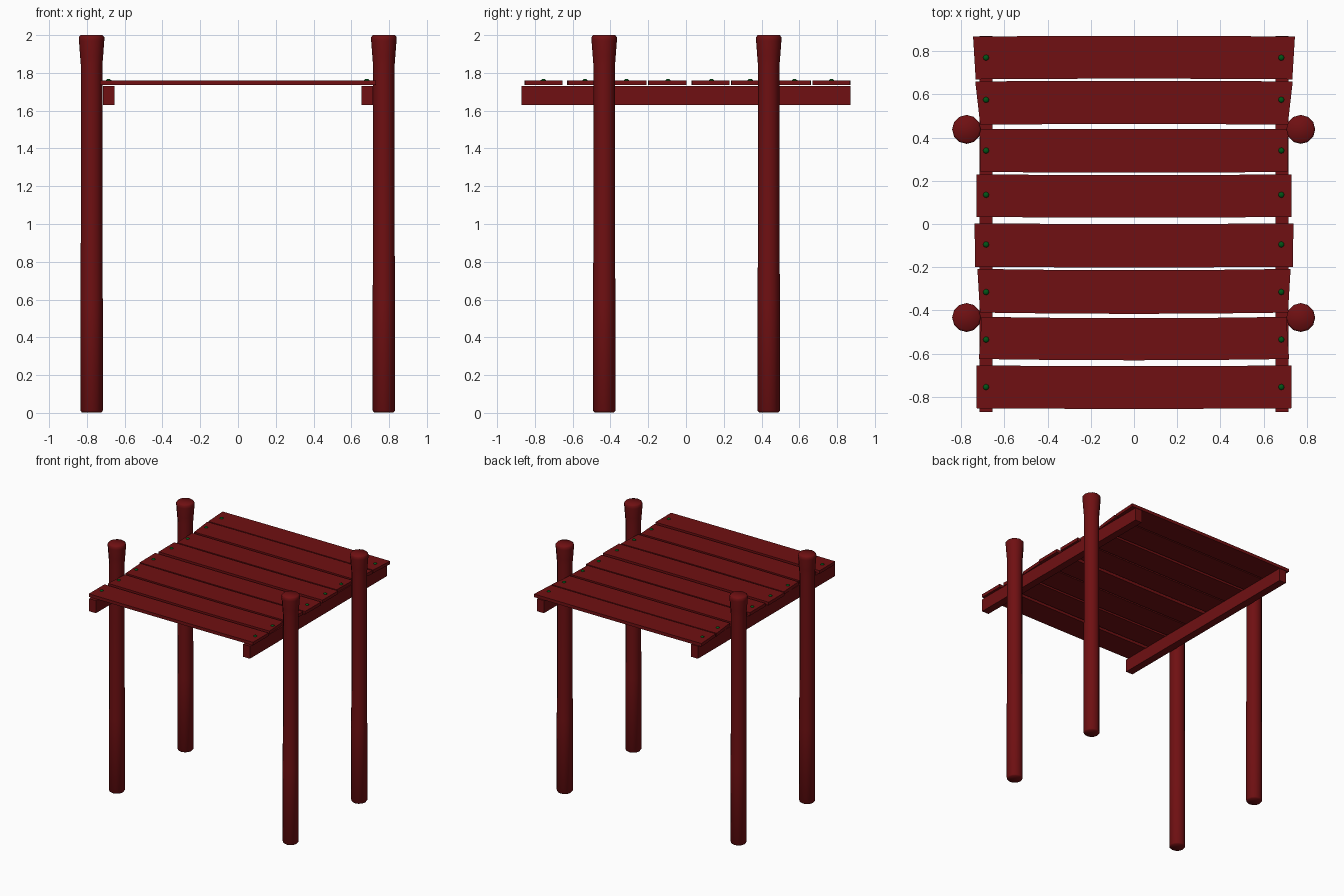
import bpy, bmesh, math

if "Cube" in bpy.data.objects:
    bpy.data.objects.remove(bpy.data.objects["Cube"])

def material(name, rgb):
    m = bpy.data.materials.new(name)
    m.diffuse_color = (*rgb, 1)
    m.use_nodes = True
    m.node_tree.nodes["Principled BSDF"].inputs["Base Color"].default_value = m.diffuse_color
    return m

RED = material("dark red wood", (0.16, 0.005, 0.006))
GREEN = material("dark green nails", (0.0, 0.09, 0.008))

def finish(name, bm, mat, smooth=False):
    bmesh.ops.recalc_face_normals(bm, faces=bm.faces)
    for f in bm.faces:
        f.smooth = smooth
    me = bpy.data.meshes.new(name)
    bm.to_mesh(me)
    bm.free()
    me.materials.append(mat)
    ob = bpy.data.objects.new(name, me)
    bpy.context.collection.objects.link(ob)
    return ob

def lathe(name, x, y, profile, sides, mat):
    # stacked rings of (radius, height), closed at both ends
    bm = bmesh.new()
    rings = [[bm.verts.new((x + r * math.cos(2 * math.pi * i / sides),
                            y + r * math.sin(2 * math.pi * i / sides), z))
              for i in range(sides)] for r, z in profile]
    for a, b in zip(rings, rings[1:]):
        for i in range(sides):
            j = (i + 1) % sides
            bm.faces.new((a[i], a[j], b[j], b[i]))
    bm.faces.new(rings[0])
    bm.faces.new(rings[-1])
    return finish(name, bm, mat, True)

def slab(name, outline, z0, z1, mat):
    bm = bmesh.new()
    f = bm.faces.new([bm.verts.new((x, y, z0)) for x, y in outline])
    ext = bmesh.ops.extrude_face_region(bm, geom=[f])["geom"]
    bmesh.ops.translate(bm, vec=(0, 0, z1 - z0),
                        verts=[v for v in ext if isinstance(v, bmesh.types.BMVert)])
    return finish(name, bm, mat)

# four log posts with flared tops
POST = [(0.052, 0.003), (0.059, 0.012), (0.059, 0.6), (0.057, 1.0), (0.057, 1.84),
        (0.061, 1.89), (0.067, 1.97), (0.067, 1.99), (0.058, 2.0)]
for x in (-0.775, 0.772):
    for y in (-0.433, 0.438):
        lathe("post", x, y, POST, 12, RED)

# two side rails under the deck
for s in (-1, 1):
    x0, x1 = s * 0.655, s * 0.715
    slab("side_rail", [(x0, -0.87), (x1, -0.87), (x1, 0.87), (x0, 0.87)], 1.63, 1.731, RED)

# deck planks: front y, back y, half width at front, half width at back, bow, nail y
PLANKS = [(-0.853, -0.655, 0.73, 0.73, -0.003, -0.755),
          (-0.625, -0.430, 0.718, 0.705, -0.006, -0.535),
          (-0.410, -0.208, 0.713, 0.725, -0.006, -0.315),
          (-0.198, 0.003, 0.736, 0.738, -0.003, -0.095),
          (0.033, 0.230, 0.729, 0.729, -0.004, 0.135),
          (0.240, 0.440, 0.71, 0.715, -0.001, 0.34),
          (0.460, 0.660, 0.712, 0.735, 0.003, 0.575),
          (0.670, 0.868, 0.733, 0.745, 0.003, 0.77)]
for y0, y1, w0, w1, bow, ny in PLANKS:
    ts = [-1, -0.5, 0, 0.5, 1]
    edge = lambda y, w: [(t * w, y + bow * (1 - t * t)) for t in ts]
    slab("deck_plank", edge(y0, w0) + edge(y1, w1)[::-1], 1.735, 1.76, RED)
    # rounded nail heads at both ends
    for x in (-0.685, 0.682):
        lathe("nail_head", x, ny, [(0.014, 1.755), (0.014, 1.761), (0.008, 1.767)], 8, GREEN)
